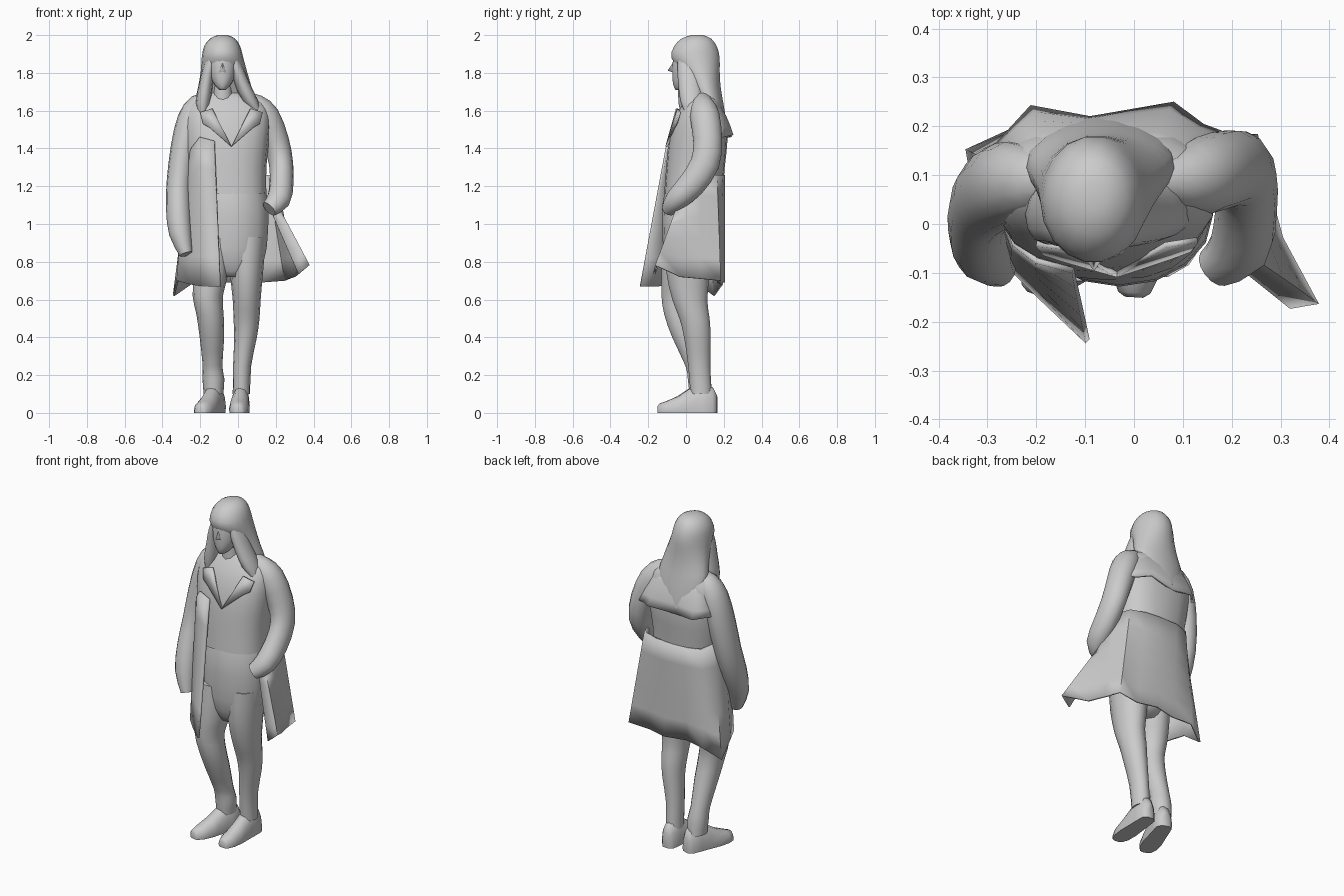
import bpy, math
from mathutils import Vector


def finish(name, verts, faces, angle=50, thick=0):
    me = bpy.data.meshes.new(name)
    me.from_pydata([tuple(v) for v in verts], [], faces)
    me.update()
    ob = bpy.data.objects.new(name, me)
    bpy.context.collection.objects.link(ob)
    if thick:
        m = ob.modifiers.new("thickness", 'SOLIDIFY')
        m.thickness = thick
        m.offset = 0
    bpy.ops.object.select_all(action='DESELECT')
    ob.select_set(True)
    bpy.context.view_layer.objects.active = ob
    bpy.ops.object.shade_smooth_by_angle(angle=math.radians(angle))
    return ob


def resample(pts, k):
    # Catmull-Rom through the control tuples
    out, n = [], len(pts)
    for i in range(n - 1):
        p = [pts[max(0, min(n - 1, i + j))] for j in (-1, 0, 1, 2)]
        for s in range(k):
            t = s / k
            out.append(tuple(0.5 * (2 * b + (c - a) * t + (2 * a - 5 * b + 4 * c - d) * t * t
                                    + (3 * b - a - 3 * c + d) * t ** 3) for a, b, c, d in zip(*p)))
    return out + [pts[-1]]


def skin(name, rings, angle=60):
    n = len(rings[0])
    verts = [v for r in rings for v in r]
    faces = [(i * n + j, i * n + (j + 1) % n, (i + 1) * n + (j + 1) % n, (i + 1) * n + j)
             for i in range(len(rings) - 1) for j in range(n)]
    faces += [tuple(range(n))[::-1], tuple(range(len(verts) - n, len(verts)))]
    return finish(name, verts, faces, angle)


def loft(name, sections, follow=False, n=14, power=2.0, k=2):
    # sections: x, y, z, radius across, radius deep (listed along the path)
    secs = resample(sections, k)
    rings = []
    for i, (x, y, z, rx, ry) in enumerate(secs):
        t = Vector((0, 0, 1))
        if follow:
            a, b = secs[max(0, i - 1)], secs[min(len(secs) - 1, i + 1)]
            t = (Vector(b[:3]) - Vector(a[:3])).normalized()
        u = (Vector((1, 0, 0)) - t * t.x).normalized()
        v = t.cross(u)
        ring = []
        for j in range(n):
            w = 2 * math.pi * j / n
            c, s = math.cos(w), math.sin(w)
            c = math.copysign(abs(c) ** (2 / power), c)
            s = math.copysign(abs(s) ** (2 / power), s)
            ring.append(Vector((x, y, z)) + u * c * rx + v * s * ry)
        rings.append(ring)
    return skin(name, rings)


def sheet(name, top, bottom, rows, thick=0.012, bow=0.0):
    # Open cloth panel between two edge curves
    n = len(top)
    verts = []
    for r in range(rows + 1):
        t = r / rows
        for a, b in zip(top, bottom):
            p = Vector(a).lerp(Vector(b), t)
            p.y += bow * math.sin(math.pi * t)
            verts.append(p)
    faces = [(r * n + j, r * n + j + 1, (r + 1) * n + j + 1, (r + 1) * n + j)
             for r in range(rows) for j in range(n - 1)]
    return finish(name, verts, faces, 50, thick)


# Coat body
loft("coat_body", [(-.05, .04, 1.16, .20, .155), (-.06, .05, 1.3, .21, .155), (-.06, .065, 1.45, .225, .155),
                   (-.06, .075, 1.57, .23, .13), (-.06, .085, 1.64, .20, .10), (-.07, .09, 1.68, .14, .075),
                   (-.075, .09, 1.70, .08, .05)], n=20, power=2.4)

# Coat skirt, from the right flap around the back to the left front edge
waist = [(.16, -.04, 1.1), (.19, -.03, 1.13), (.20, .01, 1.24), (.19, .07, 1.26), (.16, .16, 1.26), (.08, .19, 1.26),
         (0, .2, 1.26), (-.13, .2, 1.26), (-.22, .17, 1.26), (-.255, .11, 1.28), (-.265, .03, 1.32),
         (-.245, -.04, 1.4), (-.2, -.075, 1.46), (-.125, -.095, 1.44)]
hem = [(.32, -.168, .735), (.375, -.16, .78), (.30, -.03, .72), (.27, .08, .71), (.25, .18, .70), (.12, .17, .69),
       (0, .2, .69), (-.13, .17, .69), (-.25, .19, .68), (-.34, .15, .62), (-.32, .04, .70), (-.25, -.09, .68),
       (-.19, -.15, .67), (-.095, -.24, .67)]
sheet("coat_skirt", waist, hem, 5)

# Back yoke
sheet("coat_back_yoke", [(-.25, .12, 1.62), (-.18, .15, 1.65), (-.09, .16, 1.67), (.04, .15, 1.66), (.09, .14, 1.65), (.14, .11, 1.62)],
      [(-.29, .15, 1.47), (-.21, .238, 1.46), (-.09, .215, 1.455), (.08, .245, 1.47), (.14, .2, 1.46), (.22, .17, 1.45)],
      4, thick=.012, bow=.012)

# Sleeves, both ending at the pockets
loft("right_sleeve", [(-.275, -.09, .84, .035, .04), (-.305, -.06, .95, .06, .062), (-.315, -.01, 1.08, .066, .078),
                      (-.312, .04, 1.22, .066, .082), (-.287, .07, 1.4, .07, .088), (-.25, .085, 1.55, .072, .085),
                      (-.205, .09, 1.63, .06, .065), (-.13, .09, 1.66, .04, .04)], follow=True)
loft("left_sleeve", [(.165, -.09, 1.08, .045, .04), (.215, -.05, 1.13, .063, .06), (.23, .03, 1.21, .063, .074),
                     (.228, .1, 1.32, .064, .078), (.2, .115, 1.44, .07, .078), (.145, .1, 1.57, .075, .08),
                     (.09, .09, 1.63, .06, .06), (.02, .09, 1.67, .035, .035)], follow=True)

# Lapels
for side in (-1, 1):
    pts = [(.10, 1.61), (.165, 1.59), (.15, 1.53), (.115, 1.51), (.0, 1.41)]
    pts = [(-.035 + side * x, z) for x, z in pts]
    verts = [(x, -.106 + .25 * (z - 1.4) + .8 * (x + .05) ** 2, z) for x, z in pts]
    finish("left_lapel" if side > 0 else "right_lapel", verts, [(0, 1, 2), (0, 2, 3), (0, 3, 4)], 30, .012)

# Trousers
loft("trouser_hips", [(-.03, .01, .72, .08, .08), (-.035, .01, .80, .17, .12), (-.03, .012, .95, .188, .138),
                      (-.03, .025, 1.1, .19, .15), (-.03, .04, 1.22, .17, .14)], n=16)
loft("right_trouser_leg", [(-.13, .078, .1, .052, .062), (-.13, .07, .18, .058, .062), (-.135, .055, .25, .052, .06),
                           (-.138, 0, .4, .065, .075), (-.148, -.035, .52, .072, .082), (-.16, -.04, .62, .08, .092),
                           (-.14, -.02, .75, .092, .112), (-.12, 0, .93, .09, .12)])
loft("left_trouser_leg", [(.018, .08, .1, .046, .058), (.022, .07, .25, .048, .06), (.04, .06, .4, .06, .072),
                          (.045, .045, .5, .069, .082), (.046, .02, .6, .074, .095), (.045, .01, .75, .088, .118),
                          (.05, .01, .93, .10, .12)])

# Shoes: arched sections with a flat sole
for name, heel, toe, wide in (("right_shoe", (-.10, .15), (-.2, -.145), 1.08), ("left_shoe", (.02, .165), (0, -.15), 1.03)):
    a, b = Vector((*heel, 0)), Vector((*toe, 0))
    d = (b - a).normalized()
    side = Vector((-d.y, d.x, 0)) * wide
    rings = []
    for t, w, h in ((0, .022, .09), (.07, .042, .135), (.25, .046, .155), (.45, .049, .13),
                    (.65, .053, .09), (.85, .048, .063), (.97, .032, .05), (1, .018, .035)):
        c = a.lerp(b, t)
        rings.append([c + side * w * u + Vector((0, 0, h * v)) for u, v in
                      ((-.95, 0), (-1, .25), (-.85, .65), (-.45, .95), (0, 1), (.45, .95), (.85, .65), (1, .25), (.95, 0))])
    skin(name, rings, 55)

# Neck and face
loft("neck", [(-.075, .06, 1.56, .07, .06), (-.08, .05, 1.65, .052, .052), (-.08, .05, 1.74, .05, .05)], n=12)
loft("face", [(-.082, -.02, 1.71, .018, .035), (-.082, -.012, 1.735, .042, .055), (-.082, 0, 1.78, .064, .072),
              (-.082, .01, 1.84, .075, .082), (-.082, .02, 1.9, .075, .085)], n=16)
finish("nose", [(-.082, -.066, 1.86), (-.107, -.06, 1.8), (-.057, -.06, 1.8), (-.082, -.097, 1.812)],
       [(0, 1, 3), (0, 3, 2), (1, 2, 3), (0, 2, 1)], 100)

# Long hair with side locks
loft("hair", [(-.065, .18, 1.49, .09, .04), (-.065, .16, 1.56, .13, .052), (-.068, .125, 1.65, .155, .072),
              (-.07, .1, 1.73, .14, .084), (-.075, .075, 1.81, .122, .105), (-.082, .05, 1.88, .11, .13),
              (-.084, .05, 1.94, .096, .115), (-.082, .055, 1.983, .065, .078), (-.08, .06, 2.0, .025, .03)], n=18)
loft("right_hair_lock", [(-.19, .0, 1.55, .012, .02), (-.185, .02, 1.64, .038, .06), (-.168, .02, 1.75, .036, .062),
                         (-.152, .02, 1.83, .034, .066), (-.13, .02, 1.91, .025, .06)], n=12)
loft("left_hair_lock", [(.11, .03, 1.58, .015, .03), (.065, .03, 1.65, .042, .06), (.02, .02, 1.75, .04, .062),
                        (-.008, .02, 1.83, .036, .066), (-.035, .02, 1.91, .025, .06)], n=12)
